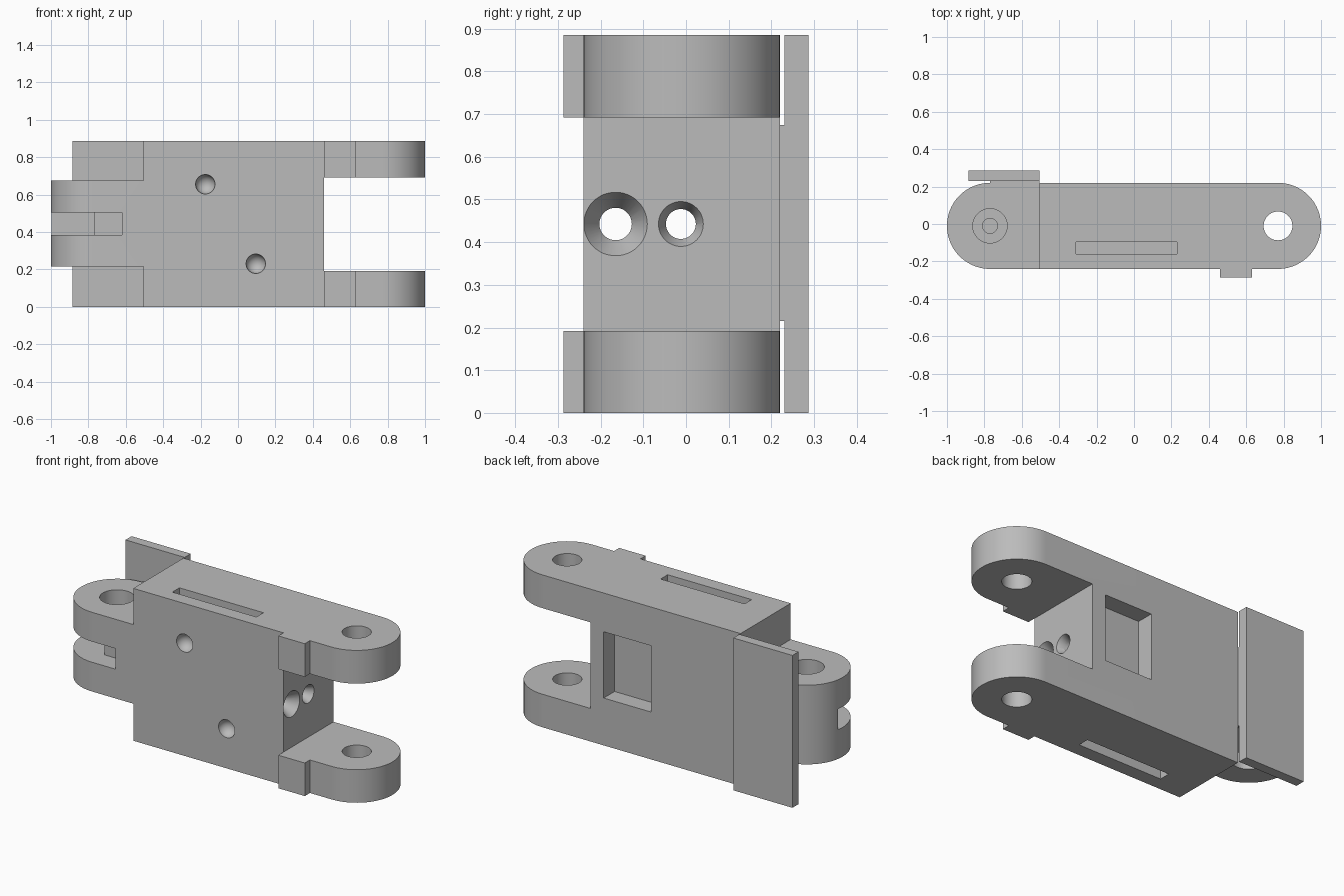
import bpy, bmesh, math
from mathutils import Matrix, Vector

cube = bpy.data.objects.get("Cube")
if cube:
    bpy.data.objects.remove(cube, do_unlink=True)

grey = bpy.data.materials.new("plain_grey")
grey.use_nodes = True
GREY = (0.5, 0.5, 0.5, 1)
grey.diffuse_color = GREY
grey.node_tree.nodes["Principled BSDF"].inputs["Base Color"].default_value = GREY

MID_Y, R, PIVOT = -0.01, 0.23, 0.77
H = 0.885
MID_Z = H / 2


def make(name, bm):
    bmesh.ops.recalc_face_normals(bm, faces=bm.faces)
    mesh = bpy.data.meshes.new(name)
    bm.to_mesh(mesh)
    bm.free()
    mesh.materials.append(grey)
    ob = bpy.data.objects.new(name, mesh)
    bpy.context.collection.objects.link(ob)
    return ob


def prism(name, outline, z0, z1):
    bm = bmesh.new()
    face = bm.faces.new([bm.verts.new((x, y, z0)) for x, y in outline])
    ext = bmesh.ops.extrude_face_region(bm, geom=[face])
    verts = [v for v in ext["geom"] if isinstance(v, bmesh.types.BMVert)]
    bmesh.ops.translate(bm, verts=verts, vec=(0, 0, z1 - z0))
    return make(name, bm)


def box(name, x, y, z):
    return prism(name, [(x[0], y[0]), (x[1], y[0]), (x[1], y[1]), (x[0], y[1])], *z)


def cone(name, start, end, r1, r2):
    # Round bar or taper from start to end
    a, b = Vector(start), Vector(end)
    d = b - a
    bm = bmesh.new()
    rot = d.to_track_quat("Z", "Y").to_matrix().to_4x4()
    bmesh.ops.create_cone(bm, cap_ends=True, segments=48, radius1=r1, radius2=r2,
                          depth=d.length, matrix=Matrix.Translation((a + b) / 2) @ rot)
    return make(name, bm)


def ball(name, centre, r):
    bm = bmesh.new()
    bmesh.ops.create_uvsphere(bm, u_segments=32, v_segments=16, radius=r,
                              matrix=Matrix.Translation(centre))
    return make(name, bm)


def combine(target, tool, operation):
    mod = target.modifiers.new(operation.lower(), "BOOLEAN")
    mod.operation, mod.solver, mod.object = operation, "EXACT", tool
    bpy.context.view_layer.objects.active = target
    bpy.ops.object.modifier_apply(modifier=mod.name)
    bpy.data.objects.remove(tool, do_unlink=True)


def half_round(cx, a0, steps=40):
    return [(cx + R * math.cos(a0 + math.pi * i / steps),
             MID_Y + R * math.sin(a0 + math.pi * i / steps)) for i in range(steps + 1)]


# Main block with rounded fork end
link = prism("link_body", [(-0.505, 0.22), (-0.505, -0.24)]
             + half_round(PIVOT, -math.pi / 2), 0, H)
combine(link, box("fork_gap", (0.46, 1.1), (-0.4, 0.4), (0.192, 0.692)), "DIFFERENCE")

# Rounded knuckle, with the flat pad behind it
knuckle = half_round(-PIVOT, math.pi / 2) + [(-0.45, -0.24), (-0.45, 0.22)]
combine(link, prism("knuckle", knuckle, 0.215, 0.675), "UNION")
combine(link, box("pad", (-PIVOT, -0.505), (0.1, 0.24), (0.215, 0.675)), "UNION")

# Back plate and fork stops
combine(link, box("back_plate", (-0.885, -0.505), (0.231, 0.287), (0, H)), "UNION")
for z in ((0, 0.192), (0.692, H)):
    combine(link, box("stop", (0.46, 0.63), (-0.287, -0.2), z), "UNION")

# Stepped knuckle slot
SLOT_Z = (0.385, 0.505)
cutters = [box("slot_deep", (-1.1, -PIVOT), (-0.4, 0.03), SLOT_Z),
           box("slot_shallow", (-PIVOT - 0.05, -0.62), (-0.4, -0.127), SLOT_Z)]

# Fork pin hole, lengthwise passages with countersinks
cutters.append(cone("pin_hole", (PIVOT, MID_Y, -0.1), (PIVOT, MID_Y, 1), 0.077, 0.077))
for y, r, mouth, deep in ((-0.165, 0.038, 0.075, 0.06), (-0.012, 0.035, 0.053, 0.04)):
    cutters.append(cone("passage", (-0.8, y, MID_Z), (0.6, y, MID_Z), r, r))
    cutters.append(cone("countersink", (0.461, y, MID_Z), (0.461 - deep, y, MID_Z), mouth, r))

# Pivot sockets and long pockets, mirrored top and bottom
for s in (-1, 1):
    def at(h):
        return (-PIVOT, MID_Y, MID_Z + s * h)
    cutters.append(cone("socket", at(0.3), at(0.13), 0.092, 0.092))
    cutters.append(cone("socket_pilot", at(0.2), at(0.1), 0.04, 0.04))
    z = sorted((MID_Z + s * 0.6, MID_Z + s * 0.34))
    cutters.append(box("long_pocket", (-0.31, 0.23), (-0.16, -0.095), z))

# Back window and front dimples
cutters.append(box("window", (0.07, 0.375), (0.12, 0.4), (0.275, 0.66)))
for x, z in ((-0.175, 0.655), (0.095, 0.23)):
    cutters.append(ball("dimple", (x, -0.24, z), 0.052))

for c in cutters:
    combine(link, c, "DIFFERENCE")

bpy.ops.object.select_all(action="DESELECT")
link.select_set(True)
bpy.context.view_layer.objects.active = link
bpy.ops.object.shade_smooth_by_angle(angle=math.radians(30))
